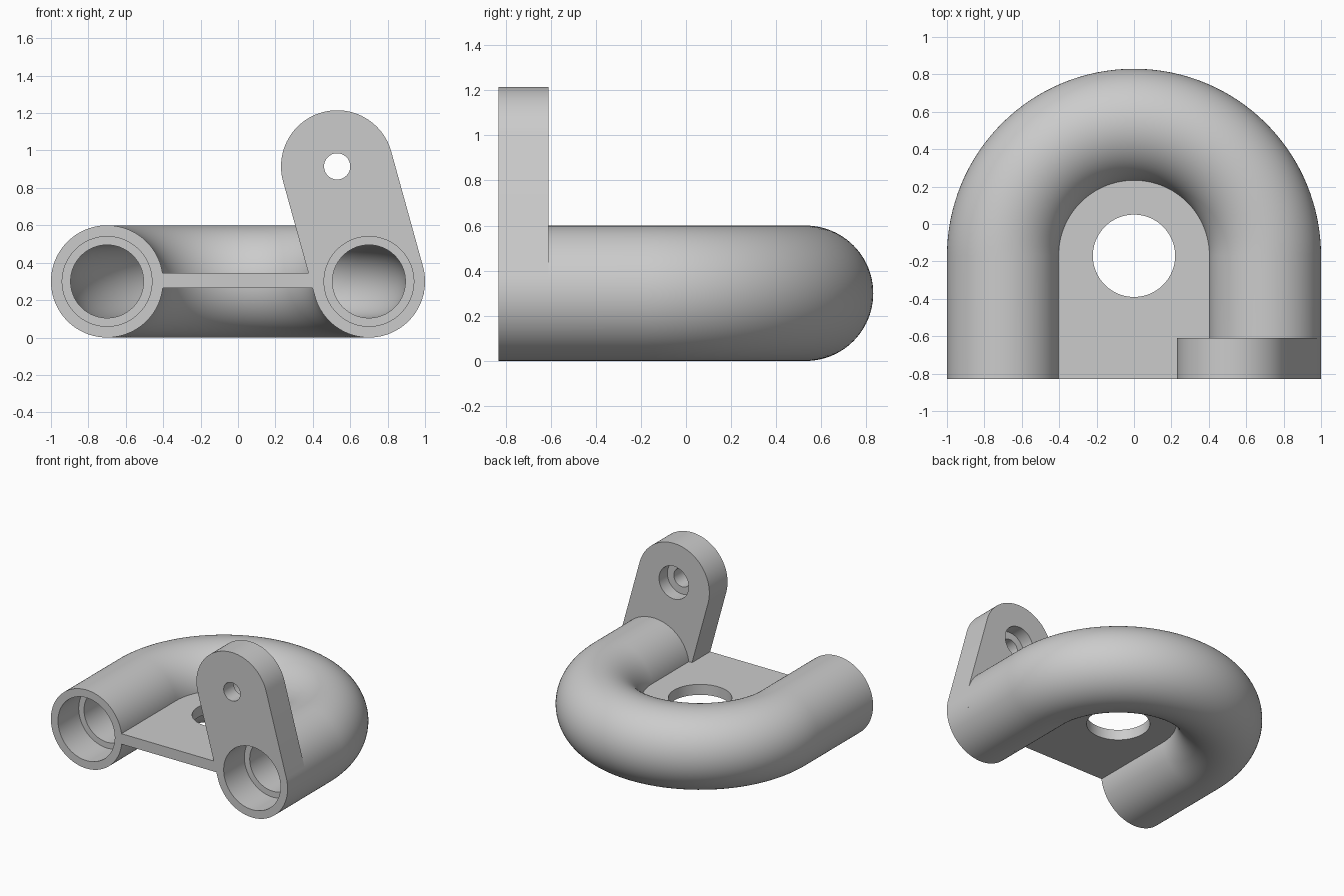
import bpy, bmesh
from math import sin, cos, pi, atan2
from mathutils import Vector

cube = bpy.data.objects.get("Cube")
if cube:
    bpy.data.objects.remove(cube, do_unlink=True)

FRONT, LUG_BACK, BEND_Y = -0.83, -0.61, -0.17
AXIS_X, AXIS_Z, OUTER = 0.7, 0.3, 0.3
SOCKET, BORE, SOCKET_END = 0.24, 0.195, -0.58
RING, BEND = 96, 64

grey = bpy.data.materials.new("plain grey")
grey.use_nodes = True
colour = (0.6, 0.6, 0.6, 1)
grey.diffuse_color = colour
grey.node_tree.nodes["Principled BSDF"].inputs["Base Color"].default_value = colour


def make_object(name, bm):
    bmesh.ops.recalc_face_normals(bm, faces=bm.faces)
    mesh = bpy.data.meshes.new(name)
    bm.to_mesh(mesh)
    bm.free()
    mesh.materials.append(grey)
    obj = bpy.data.objects.new(name, mesh)
    bpy.context.collection.objects.link(obj)
    return obj


def select(obj):
    bpy.ops.object.select_all(action='DESELECT')
    obj.select_set(True)
    bpy.context.view_layer.objects.active = obj


def smooth(obj):
    select(obj)
    bpy.ops.object.shade_smooth_by_angle(angle=pi / 6)


def prism(name, points, sweep):
    """Extrude a closed outline along a vector."""
    bm = bmesh.new()
    face = bm.faces.new([bm.verts.new(p) for p in points])
    moved = bmesh.ops.extrude_face_region(bm, geom=[face])["geom"]
    bmesh.ops.translate(bm, vec=sweep, verts=[v for v in moved if isinstance(v, bmesh.types.BMVert)])
    if face.is_valid and len(face.edges[0].link_faces) == 1:
        bm.faces.new([v for v in reversed(face.verts)])
    # make sure both caps exist
    bmesh.ops.holes_fill(bm, edges=[e for e in bm.edges if e.is_boundary], sides=0)
    return make_object(name, bm)


def arc(cx, cy, radius, start, end, count):
    steps = [start + (end - start) * i / count for i in range(count + 1)]
    return [(cx + radius * cos(a), cy + radius * sin(a)) for a in steps]


def drill(obj, cutter):
    cutter.hide_render = True
    mod = obj.modifiers.new("hole", 'BOOLEAN')
    mod.operation, mod.solver, mod.object = 'DIFFERENCE', 'EXACT', cutter
    select(obj)
    bpy.ops.object.modifier_apply(modifier=mod.name)
    bpy.data.objects.remove(cutter, do_unlink=True)


def y_cutter(x, z, radius, y0, y1):
    outline = [(px, y0, pz) for px, pz in arc(x, z, radius, 0, 2 * pi, RING)[:-1]]
    return prism("hole_cutter", outline, (0, y1 - y0, 0))


# Hollow U-shaped tube: one closed skin, out along the outside and back through the bore
bend = [pi * i / BEND for i in range(BEND + 1)]


def bend_stations(radius):
    return [(AXIS_X * cos(a), BEND_Y + AXIS_X * sin(a), a, radius) for a in bend]


def end_station(side, y, radius):
    return (side * AXIS_X, y, 0 if side > 0 else pi, radius)


stations = [end_station(1, LUG_BACK, OUTER)] + bend_stations(OUTER)
stations += [end_station(-1, FRONT, OUTER), end_station(-1, FRONT, SOCKET),
             end_station(-1, SOCKET_END, SOCKET), end_station(-1, SOCKET_END, BORE)]
stations += bend_stations(BORE)[::-1]
stations += [end_station(1, SOCKET_END, BORE), end_station(1, SOCKET_END, SOCKET),
             end_station(1, LUG_BACK, SOCKET)]

bm = bmesh.new()
rings = []
for x, y, a, r in stations:
    out = Vector((cos(a), sin(a), 0))
    angles = [2 * pi * k / RING for k in range(RING)]
    rings.append([bm.verts.new(Vector((x, y, AXIS_Z)) + out * r * cos(t) + Vector((0, 0, r * sin(t))))
                  for t in angles])
for i, ring in enumerate(rings):
    nxt = rings[(i + 1) % len(rings)]
    for k in range(RING):
        m = (k + 1) % RING
        bm.faces.new((ring[k], ring[m], nxt[m], nxt[k]))
smooth(make_object("bent_tube", bm))

# Web plate between the legs, its edges buried in the tube wall
REACH = 0.43
PLATE_Z, PLATE_THICK = 0.265, 0.08
outline = [(REACH, FRONT)] + arc(0, BEND_Y, REACH, 0, pi, BEND) + [(-REACH, FRONT)]
plate = prism("web_plate", [(x, y, PLATE_Z) for x, y in outline], (0, 0, PLATE_THICK))
hole = [(x, y, 0) for x, y in arc(0, BEND_Y, 0.22, 0, 2 * pi, RING)[:-1]]
drill(plate, prism("hole_cutter", hole, (0, 0, 1)))
smooth(plate)

# Leaning lug that closes the left leg and carries the pin hole
PIN_X, PIN_Z = 0.53, 0.915
lean = atan2(PIN_Z - AXIS_Z, PIN_X - AXIS_X)
outline = arc(PIN_X, PIN_Z, OUTER, lean - pi / 2, lean + pi / 2, RING // 2)
outline += arc(AXIS_X, AXIS_Z, OUTER, lean + pi / 2, lean + 3 * pi / 2, RING // 2)
lug = prism("pin_lug", [(x, FRONT, z) for x, z in outline], (0, LUG_BACK - FRONT, 0))
drill(lug, y_cutter(AXIS_X, AXIS_Z, SOCKET, -1, 0))
drill(lug, y_cutter(PIN_X, PIN_Z, 0.07, -1, 0))
drill(lug, y_cutter(PIN_X, PIN_Z, 0.125, LUG_BACK - 0.1, 0))
smooth(lug)
